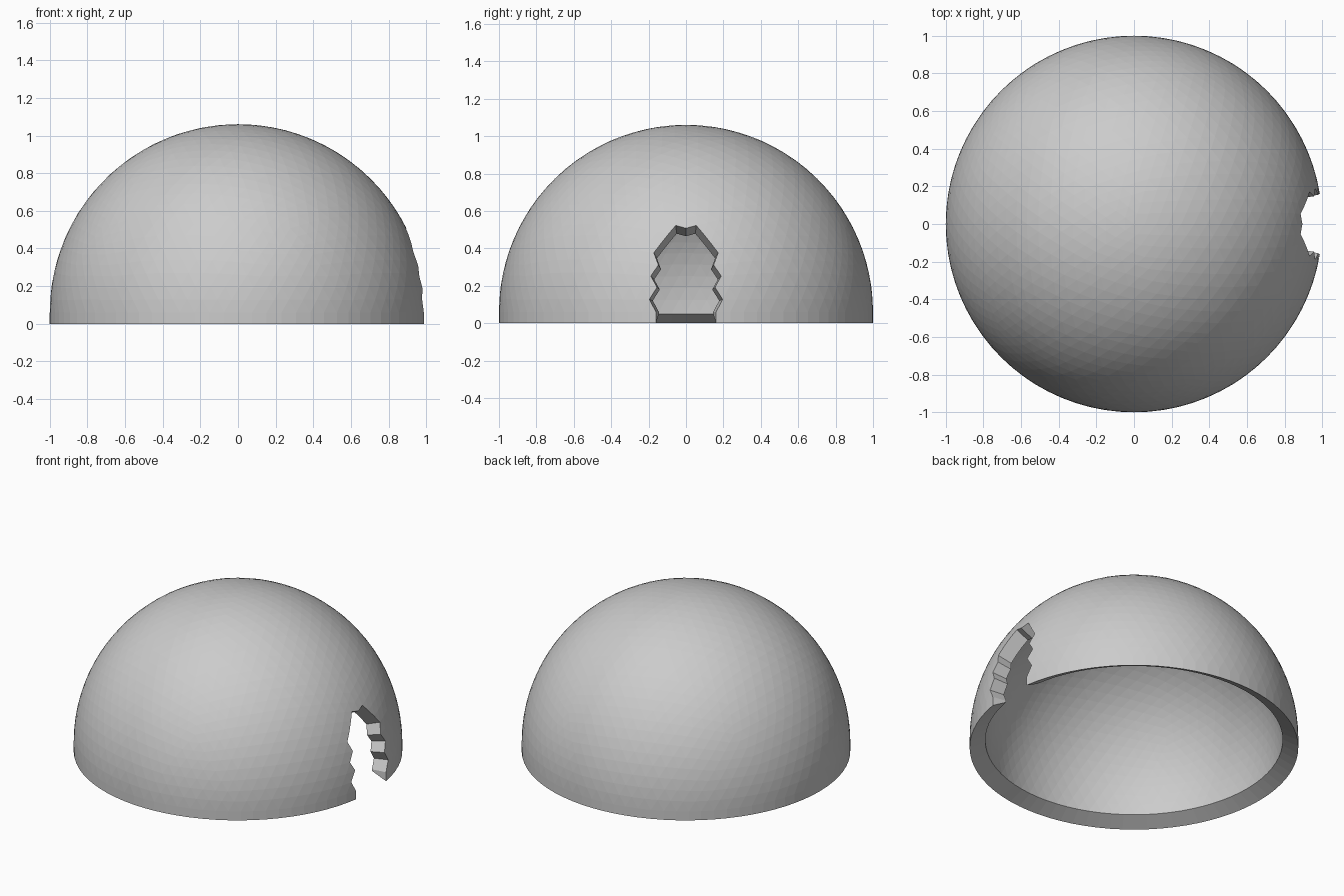
import bpy
import bmesh

CENTRE = 0.06       # height of the sphere centre, also the skirt height
INNER = 0.905       # inner radius
# Half-width of the jagged doorway, bottom to top: (height, half-width)
DOOR = [(0.06, 0.157), (0.123, 0.196), (0.18, 0.157), (0.25, 0.187),
        (0.326, 0.15), (0.39, 0.172), (0.524, 0.053)]

if "Cube" in bpy.data.objects:
    bpy.data.objects.remove(bpy.data.objects["Cube"], do_unlink=True)


def in_doorway(p):
    y, z = abs(p.y), p.z + CENTRE
    if p.x < 0 or z > 0.508 + 0.3 * y:
        return False
    for (z0, w0), (z1, w1) in zip(DOOR, DOOR[1:]):
        if z0 <= z <= z1:
            return y < w0 + (w1 - w0) * (z - z0) / (z1 - z0)
    return False


# Faceted outer hemisphere with the doorway faces removed
bm = bmesh.new()
bmesh.ops.create_icosphere(bm, subdivisions=5, radius=1)
unwanted = [f for f in bm.faces
            if f.calc_center_median().z < 0 or in_doorway(f.calc_center_median())]
bmesh.ops.delete(bm, geom=unwanted, context='FACES')

# Short upright skirt below the equator
equator = [e for e in bm.edges
           if e.is_boundary and all(abs(v.co.z) < 0.001 for v in e.verts)]
skirt = bmesh.ops.extrude_edge_only(bm, edges=equator)["geom"]
bottom = {v for v in skirt if isinstance(v, bmesh.types.BMVert)}
for v in bottom:
    v.co.z = -CENTRE

# Inner wall, joined to the outer one along every open edge
outer_faces = list(bm.faces)
rim = [e for e in bm.edges if e.is_boundary]
inner = {}
for v in list(bm.verts):
    p = v.co * INNER
    if v in bottom:
        p.z = 0.05 - CENTRE
    inner[v] = bm.verts.new(p)
for f in outer_faces:
    bm.faces.new([inner[v] for v in reversed(f.verts)])
for e in rim:
    a, b = e.verts
    bm.faces.new((a, b, inner[b], inner[a]))
bmesh.ops.recalc_face_normals(bm, faces=bm.faces)
bmesh.ops.translate(bm, verts=bm.verts, vec=(0, 0, CENTRE))

mesh = bpy.data.meshes.new("dome_shell")
bm.to_mesh(mesh)
bm.free()
dome = bpy.data.objects.new("dome_shell", mesh)
bpy.context.collection.objects.link(dome)

# Plain light grey
grey = bpy.data.materials.new("light_grey")
grey.use_nodes = True
colour = (0.6, 0.6, 0.6, 1)
grey.diffuse_color = colour
grey.node_tree.nodes["Principled BSDF"].inputs["Base Color"].default_value = colour
mesh.materials.append(grey)
